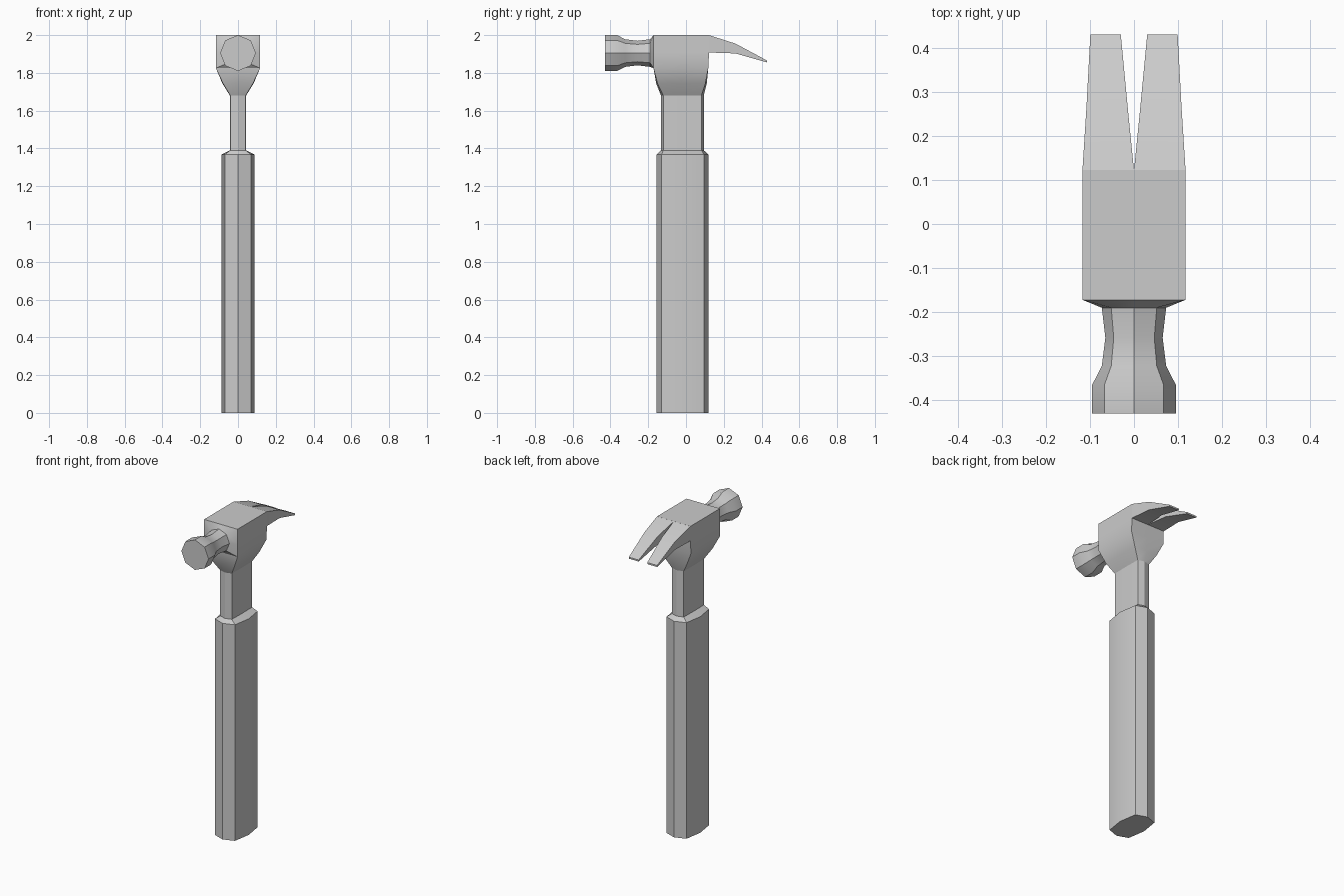
import bpy, bmesh, math

if "Cube" in bpy.data.objects:
    bpy.data.objects.remove(bpy.data.objects["Cube"])


def loft(name, rings, angle=30):
    """Skin a list of equal-length point rings and cap both ends."""
    bm = bmesh.new()
    rows = [[bm.verts.new(p) for p in r] for r in rings]
    n = len(rows[0])
    for a, b in zip(rows, rows[1:]):
        for i in range(n):
            j = (i + 1) % n
            bm.faces.new((a[i], a[j], b[j], b[i]))
    bm.faces.new(rows[0][::-1])
    bm.faces.new(rows[-1])
    bmesh.ops.recalc_face_normals(bm, faces=bm.faces)
    me = bpy.data.meshes.new(name)
    bm.to_mesh(me)
    bm.free()
    ob = bpy.data.objects.new(name, me)
    bpy.context.collection.objects.link(ob)
    bpy.ops.object.select_all(action='DESELECT')
    ob.select_set(True)
    bpy.context.view_layer.objects.active = ob
    bpy.ops.object.shade_smooth_by_angle(angle=math.radians(angle))
    return ob


def section(z, mid, corner, f, fc, bc, b):
    """Eight-point slice: half widths at side and corner, then y front to back."""
    return [(0, f, z), (corner, fc, z), (mid, (fc + bc) / 2, z), (corner, bc, z),
            (0, b, z), (-corner, bc, z), (-mid, (fc + bc) / 2, z), (-corner, fc, z)]


# Grip with a bevelled top
grip = (0.088, 0.07, -0.155, -0.13, 0.095, 0.12)
neck = (0.043, 0.041, -0.132, -0.12, 0.082, 0.094)
loft("grip", [section(0, *grip), section(1.367, *grip), section(1.39, *neck)])

# Slim neck
loft("neck", [section(1.385, *neck), section(1.69, *neck)])

# Head block flaring out of the neck
loft("head_block", [
    section(1.68, *neck),
    section(1.745, 0.083, 0.08, -0.158, -0.151, 0.103, 0.11),
    section(1.825, 0.117, 0.117, -0.172, -0.172, 0.118, 0.118),
    section(1.91, 0.117, 0.117, -0.172, -0.172, 0.122, 0.122),
    section(2.0, 0.117, 0.117, -0.172, -0.172, 0.122, 0.122)])

# Octagonal striking poll, blended from the square front of the head
zc = 1.905
square = [(x, -0.172, z) for x, z in (
    (0.117, zc), (0.117, 2), (0, 2), (-0.117, 2), (-0.117, zc),
    (-0.117, 1.825), (0, 1.825), (0.117, 1.825))]
rings = [square]
for y, r in ((-0.19, 0.073), (-0.258, 0.065), (-0.322, 0.073),
             (-0.365, 0.095), (-0.43, 0.095)):
    rings.append([(r * math.cos(k * math.pi / 4), y, zc + r * math.sin(k * math.pi / 4))
                  for k in range(8)])
loft("striking_poll", rings)

# Pair of curved tapering claws: y, inner x, outer x, bottom z, top z
for side, label in ((-1, "left"), (1, "right")):
    loft("claw_" + label, [
        [(side * i, y, b), (side * o, y, b), (side * o, y, t), (side * i, y, t)]
        for y, i, o, b, t in ((0.121, 0, 0.117, 1.908, 2.0),
                              (0.262, 0.014, 0.108, 1.903, 1.955),
                              (0.43, 0.03, 0.099, 1.855, 1.865))])
